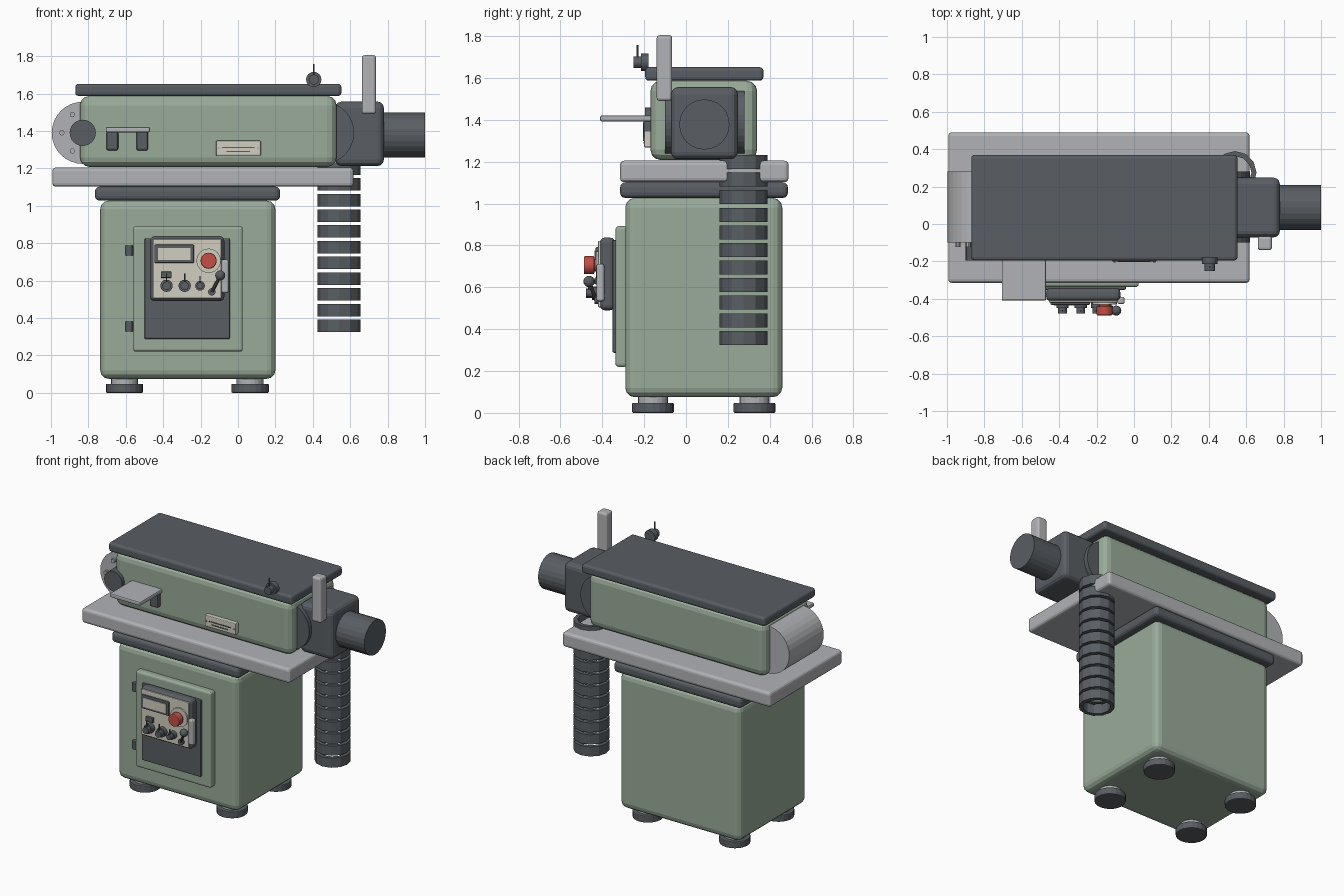
import bpy, bmesh, math
from mathutils import Vector, Matrix

if "Cube" in bpy.data.objects:
    bpy.data.objects.remove(bpy.data.objects["Cube"])


def mat(name, r, g, b):
    m = bpy.data.materials.new(name)
    m.diffuse_color = (r, g, b, 1)
    m.use_nodes = True
    m.node_tree.nodes["Principled BSDF"].inputs["Base Color"].default_value = m.diffuse_color
    return m


GREEN = mat("green_paint", 0.32, 0.41, 0.32)
DARK = mat("dark_metal", 0.10, 0.112, 0.125)
LIGHT = mat("light_metal", 0.44, 0.45, 0.47)
CREAM = mat("cream_panel", 0.64, 0.61, 0.53)
RED = mat("red_button", 0.55, 0.08, 0.06)


def finish(bm, name, m):
    bmesh.ops.recalc_face_normals(bm, faces=bm.faces)
    me = bpy.data.meshes.new(name)
    bm.to_mesh(me)
    bm.free()
    me.materials.append(m)
    ob = bpy.data.objects.new(name, me)
    bpy.context.collection.objects.link(ob)
    return ob


def box(name, x, y, z, m, bevel=0.0, seg=3):
    """Box from (min, max) ranges with rounded edges."""
    bm = bmesh.new()
    bmesh.ops.create_cube(bm, size=1)
    for v in bm.verts:
        v.co = [r[0] + (c + 0.5) * (r[1] - r[0]) for r, c in zip((x, y, z), v.co)]
    if bevel:
        bmesh.ops.bevel(bm, geom=bm.edges[:], offset=bevel, segments=seg,
                        profile=0.5, affect='EDGES')
    return finish(bm, name, m)


def rod(name, a, b, r, m, n=24, bevel=0.0):
    """Cylinder between two points."""
    a, b = Vector(a), Vector(b)
    d = b - a
    bm = bmesh.new()
    bmesh.ops.create_cone(bm, cap_ends=True, segments=n, radius1=r, radius2=r, depth=d.length)
    if bevel:
        rims = [e for e in bm.edges if abs(e.verts[0].co.z - e.verts[1].co.z) < 1e-5]
        bmesh.ops.bevel(bm, geom=rims, offset=bevel, segments=2, profile=0.5, affect='EDGES')
    rot = d.to_track_quat('Z', 'Y').to_matrix().to_4x4()
    bm.transform(Matrix.Translation((a + b) / 2) @ rot)
    return finish(bm, name, m)


def ball(name, c, r, m):
    bm = bmesh.new()
    bmesh.ops.create_uvsphere(bm, u_segments=16, v_segments=10, radius=r)
    bm.transform(Matrix.Translation(c))
    return finish(bm, name, m)


def tube(name, c, z0, z1, ro, ri, m, n=12):
    """Open vertical ring."""
    bm = bmesh.new()
    loops = []
    for r, z in ((ro, z0), (ro, z1), (ri, z1), (ri, z0)):
        loops.append([bm.verts.new((c[0] + r * math.cos(t), c[1] + r * math.sin(t), z))
                      for t in (2 * math.pi * i / n for i in range(n))])
    for k in range(4):
        p, q = loops[k], loops[(k + 1) % 4]
        for i in range(n):
            j = (i + 1) % n
            bm.faces.new((p[i], p[j], q[j], q[i]))
    return finish(bm, name, m)


# Cabinet, cap and table
box("cabinet", (-0.737, 0.2), (-0.29, 0.46), (0.075, 1.027), GREEN, 0.045)
box("cabinet_cap", (-0.765, 0.225), (-0.315, 0.487), (1.027, 1.102), DARK, 0.025)
box("table", (-0.993, 0.618), (-0.315, 0.49), (1.102, 1.205), LIGHT, 0.02)

# Feet
for i, x in enumerate((-0.607, 0.065)):
    for j, y in enumerate((-0.158, 0.327)):
        rod(f"foot_{i}{j}", (x, y, 0), (x, y, 0.048), 0.1, DARK, 20, 0.006)
        rod(f"foot_stem_{i}{j}", (x, y, 0.045), (x, y, 0.09), 0.072, LIGHT, 20)

# Sander body, cover and end drums
box("sander_body", (-0.845, 0.527), (-0.17, 0.34), (1.208, 1.587), GREEN, 0.05)
box("top_cover", (-0.87, 0.553), (-0.195, 0.37), (1.587, 1.652), DARK, 0.018)
rod("idler_drum", (-0.83, -0.1, 1.39), (-0.83, 0.28, 1.39), 0.166, LIGHT, 32)
rod("drive_drum", (0.455, -0.1, 1.39), (0.455, 0.28, 1.39), 0.166, DARK, 32)
rod("drum_hub", (-0.83, -0.195, 1.39), (-0.83, -0.09, 1.39), 0.07, DARK, 24)
for i in range(6):
    t = math.pi / 3 * i
    x, z = -0.83 + 0.112 * math.cos(t), 1.39 + 0.112 * math.sin(t)
    rod(f"drum_bolt_{i}", (x, -0.122, z), (x, -0.095, z), 0.014, LIGHT, 10)

# Motor and upright stop
box("motor_housing", (0.52, 0.78), (-0.072, 0.248), (1.212, 1.557), DARK, 0.035)
rod("motor", (0.77, 0.088, 1.378), (1.0, 0.088, 1.378), 0.12, DARK, 24)
box("upright_handle", (0.662, 0.738), (-0.14, -0.066), (1.49, 1.805), LIGHT, 0.015)

# Dust hose made of separate rings
for i in range(11):
    z = 0.325 + 0.084 * i
    tube(f"hose_ring_{i}", (0.54, 0.275), z, z + 0.067, 0.115, 0.088, DARK)

# Tension knob on the cover
rod("tension_knob_base", (0.405, -0.215, 1.675), (0.405, -0.178, 1.675), 0.041, DARK, 16)
rod("tension_knob", (0.405, -0.25, 1.675), (0.405, -0.21, 1.675), 0.027, DARK, 16)
rod("tension_pin", (0.405, -0.232, 1.68), (0.405, -0.232, 1.757), 0.005, DARK, 8)

# Work rest with brackets
box("work_rest", (-0.707, -0.47), (-0.41, -0.16), (1.393, 1.421), LIGHT, 0.008, 2)
for i, x in enumerate((-0.704, -0.544)):
    box(f"rest_bracket_{i}", (x, x + 0.064), (-0.205, -0.16), (1.295, 1.398), DARK, 0.012, 2)

# Nameplate with two plain strips and rivets
box("nameplate", (-0.118, 0.122), (-0.2, -0.165), (1.268, 1.348), CREAM, 0.006, 2)
box("plate_strip_upper", (-0.085, 0.087), (-0.204, -0.195), (1.308, 1.314), DARK)
box("plate_strip_lower", (-0.062, 0.064), (-0.204, -0.195), (1.288, 1.294), DARK)
for i, x in enumerate((-0.104, 0.108)):
    rod(f"plate_rivet_{i}", (x, -0.206, 1.308), (x, -0.195, 1.308), 0.006, LIGHT, 8)

# Door, hinges and recessed panel
box("door", (-0.56, 0.025), (-0.337, -0.28), (0.22, 0.892), GREEN, 0.015)
box("door_panel", (-0.5, -0.043), (-0.352, -0.325), (0.287, 0.826), DARK, 0.008, 2)
for i, z in enumerate((0.355, 0.76)):
    rod(f"hinge_{i}", (-0.582, -0.305, z - 0.027), (-0.582, -0.305, z + 0.027), 0.02, DARK, 12)

# Control box and face
box("control_box", (-0.47, -0.073), (-0.412, -0.34), (0.49, 0.838), DARK, 0.025)
box("control_face", (-0.455, -0.088), (-0.42, -0.4), (0.504, 0.822), CREAM, 0.006, 2)
box("display_frame", (-0.447, -0.235), (-0.432, -0.415), (0.694, 0.792), DARK, 0.006, 2)
box("display_screen", (-0.429, -0.253), (-0.436, -0.425), (0.711, 0.775), CREAM)

# Stop button
rod("stop_collar", (-0.157, -0.43, 0.706), (-0.157, -0.415, 0.706), 0.065, CREAM, 24)
rod("stop_stem", (-0.157, -0.46, 0.706), (-0.157, -0.425, 0.706), 0.03, RED, 20)
rod("stop_button", (-0.157, -0.488, 0.706), (-0.157, -0.438, 0.706), 0.043, RED, 24, 0.006)

# Dials with pointer pins, and rocker switch
for i, (x, r) in enumerate(((-0.382, 0.033), (-0.285, 0.033), (-0.203, 0.026))):
    rod(f"dial_base_{i}", (x, -0.45, 0.572), (x, -0.415, 0.572), r, DARK, 16)
    rod(f"dial_{i}", (x, -0.478, 0.572), (x, -0.445, 0.572), r * 0.7, DARK, 16)
    rod(f"dial_pin_{i}", (x, -0.464, 0.58), (x, -0.464, 0.572 + r * 2), 0.004, DARK, 6)
box("rocker_switch", (-0.413, -0.355), (-0.437, -0.415), (0.614, 0.648), DARK, 0.005, 2)

# Lever and door pull
rod("lever_boss", (-0.14, -0.437, 0.54), (-0.14, -0.415, 0.54), 0.02, DARK, 12)
rod("lever_arm", (-0.14, -0.43, 0.54), (-0.095, -0.462, 0.625), 0.009, DARK, 10)
ball("lever_ball", (-0.095, -0.463, 0.628), 0.027, DARK)
box("pull_handle", (-0.089, -0.05), (-0.428, -0.39), (0.533, 0.712), LIGHT, 0.012)
for i, z in enumerate((0.56, 0.685)):
    rod(f"pull_post_{i}", (-0.075, -0.41, z), (-0.085, -0.375, z), 0.01, LIGHT, 8)
